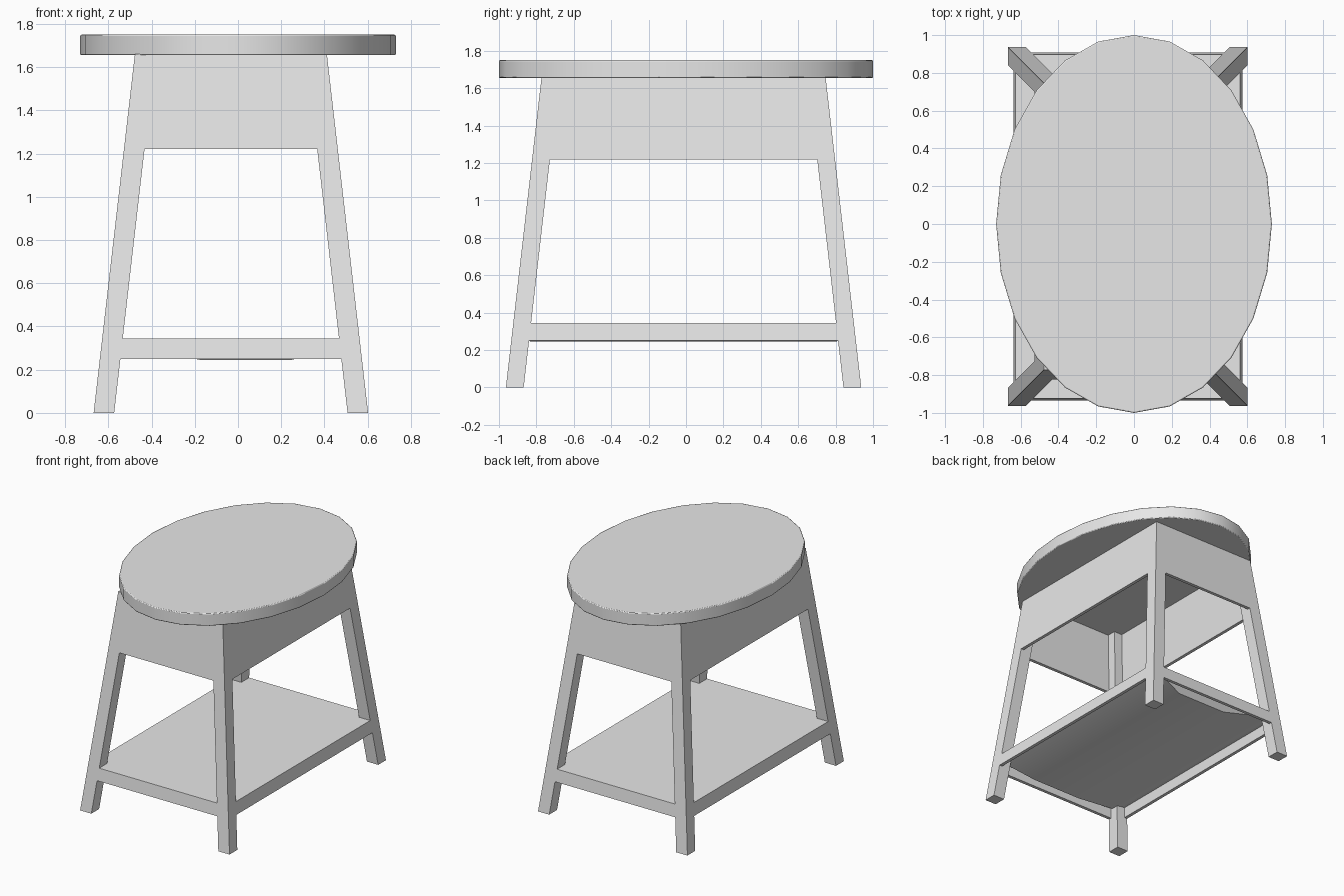
import bpy, bmesh, math

cube = bpy.data.objects.get("Cube")
if cube:
    bpy.data.objects.remove(cube, do_unlink=True)

grey = bpy.data.materials.new("plain_grey")
grey.use_nodes = True
grey.diffuse_color = (0.8, 0.8, 0.8, 1)
grey.node_tree.nodes["Principled BSDF"].inputs["Base Color"].default_value = (0.8, 0.8, 0.8, 1)

CX, CY = -0.033, -0.013    # centre of the base
LEG = 0.095                # leg thickness
SLOPE = 0.115              # inward lean of every side
SEAT_LOW, SEAT_TOP = 1.655, 1.75


def half(z):
    """Half width and half depth of the tapering base at a height."""
    return 0.635 - SLOPE * z, 0.95 - SLOPE * z


def finish(name, bm, angle=30):
    bmesh.ops.recalc_face_normals(bm, faces=bm.faces)
    mesh = bpy.data.meshes.new(name)
    bm.to_mesh(mesh)
    bm.free()
    mesh.materials.append(grey)
    obj = bpy.data.objects.new(name, mesh)
    bpy.context.collection.objects.link(obj)
    bpy.ops.object.select_all(action='DESELECT')
    obj.select_set(True)
    bpy.context.view_layer.objects.active = obj
    bpy.ops.object.shade_smooth_by_angle(angle=math.radians(angle))
    return obj


def loft(name, rect, z0, z1):
    """Solid between two rectangles; rect(z) gives x0, x1, y0, y1 about the base centre."""
    bm = bmesh.new()
    rings = []
    for z in (z0, z1):
        x0, x1, y0, y1 = rect(z)
        rings.append([bm.verts.new((CX + x, CY + y, z))
                      for x, y in ((x0, y0), (x1, y0), (x1, y1), (x0, y1))])
    low, high = rings
    bm.faces.new(low)
    bm.faces.new(high)
    for i in range(4):
        j = (i + 1) % 4
        bm.faces.new((low[i], low[j], high[j], high[i]))
    return finish(name, bm)


# Four splayed square legs
for sx, side in ((1, "left"), (-1, "right")):
    for sy, end in ((-1, "front"), (1, "back")):
        def leg(z):
            hx, hy = half(z)
            return sx * hx, sx * (hx - LEG), sy * hy, sy * (hy - LEG)
        loft(f"{end}_{side}_leg", leg, 0, SEAT_LOW + 0.005)


# Thin panels between the legs: apron under the seat and rails round the shelf
def panels(kind, z0, z1, thick):
    for s, end, side in ((-1, "front", "right"), (1, "back", "left")):
        def across(z):
            hx, hy = half(z)
            return LEG - hx, hx - LEG, s * hy, s * (hy - thick)

        def along(z):
            hx, hy = half(z)
            return s * hx, s * (hx - thick), LEG - hy, hy - LEG
        loft(f"{end}_{kind}", across, z0, z1)
        loft(f"{side}_{kind}", along, z0, z1)


panels("apron", 1.22, SEAT_LOW + 0.005, 0.025)
panels("rail", 0.25, 0.345, 0.025)


# Shelf board set inside the rails
def shelf(z):
    hx, hy = half(z)
    return 0.02 - hx, hx - 0.02, 0.02 - hy, hy - 0.02


loft("shelf", shelf, 0.325, 0.345)


# Tapered underside of the shelf, ending in a flat middle board
def underside(z):
    if z < 0.3:
        return -0.14, 0.28, -0.82, 0.82
    hx, hy = half(z)
    return 0.03 - hx, hx - 0.03, 0.03 - hy, hy - 0.03


loft("shelf_underside", underside, 0.245, 0.328)

# Oval seat with a slightly softened rim
bm = bmesh.new()
bmesh.ops.create_cone(bm, cap_ends=True, segments=24, radius1=1, radius2=1,
                      depth=SEAT_TOP - SEAT_LOW)
bmesh.ops.scale(bm, vec=(0.73, 1, 1), verts=bm.verts)
bmesh.ops.translate(bm, vec=(0, 0, (SEAT_TOP + SEAT_LOW) / 2), verts=bm.verts)
seat = finish("seat", bm)
soft = seat.modifiers.new("soft_rim", 'BEVEL')
soft.width = 0.006
soft.segments = 2
soft.limit_method = 'ANGLE'
soft.angle_limit = math.radians(60)
